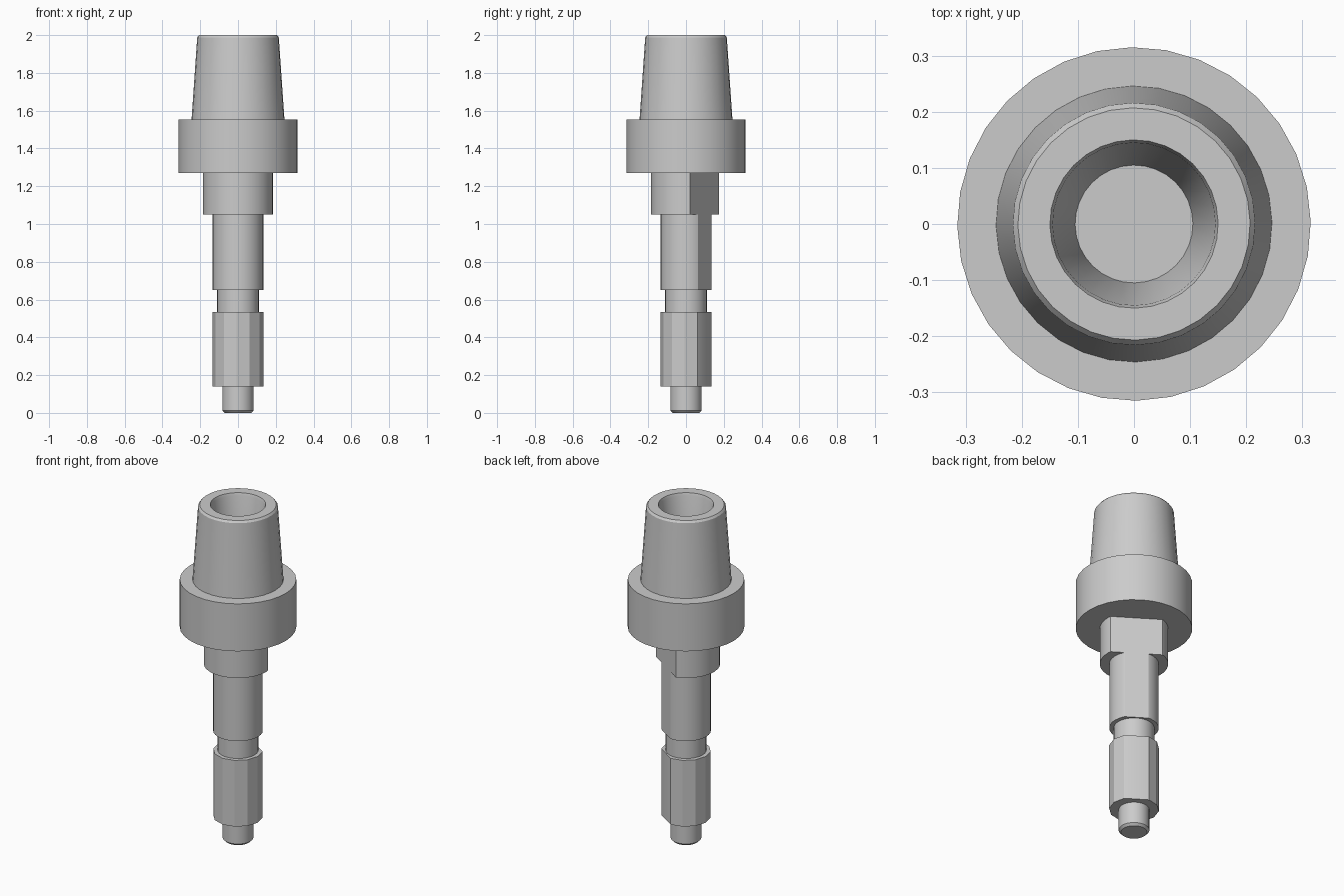
import bpy, bmesh, math
from mathutils import Vector

if "Cube" in bpy.data.objects:
    bpy.data.objects.remove(bpy.data.objects["Cube"])

# Single metal colour
metal = bpy.data.materials.new("grey metal")
metal.use_nodes = True
grey = (0.6, 0.6, 0.6, 1)
metal.diffuse_color = grey
metal.node_tree.nodes["Principled BSDF"].inputs["Base Color"].default_value = grey

# Shared plane of the anti-rotation flat
FLAT_ANGLE = math.radians(57)
FLAT_NORMAL = Vector((math.cos(FLAT_ANGLE), math.sin(FLAT_ANGLE), 0))
FLAT_OFFSET = 0.117


def turned(name, profile, sides=32, flat=False):
    """Revolve (radius, height) pairs, cap both ends, optionally mill the flat."""
    bm = bmesh.new()
    rings = []
    for r, z in profile:
        ring = []
        for i in range(sides):
            a = FLAT_ANGLE + math.tau * i / sides
            ring.append(bm.verts.new((r * math.cos(a), r * math.sin(a), z)))
        rings.append(ring)
    for low, high in zip(rings, rings[1:]):
        for i in range(sides):
            j = (i + 1) % sides
            bm.faces.new((low[i], low[j], high[j], high[i]))
    bm.faces.new(rings[0][::-1])
    bm.faces.new(rings[-1])
    if flat:
        geom = bm.verts[:] + bm.edges[:] + bm.faces[:]
        cut = bmesh.ops.bisect_plane(bm, geom=geom, dist=1e-5,
                                     plane_co=FLAT_NORMAL * FLAT_OFFSET,
                                     plane_no=FLAT_NORMAL, clear_outer=True)
        edges = [e for e in cut["geom_cut"] if isinstance(e, bmesh.types.BMEdge)]
        bmesh.ops.holes_fill(bm, edges=edges, sides=0)
    bmesh.ops.recalc_face_normals(bm, faces=bm.faces[:])
    mesh = bpy.data.meshes.new(name)
    bm.to_mesh(mesh)
    bm.free()
    mesh.materials.append(metal)
    obj = bpy.data.objects.new(name, mesh)
    bpy.context.collection.objects.link(obj)
    bpy.ops.object.select_all(action="DESELECT")
    obj.select_set(True)
    bpy.context.view_layer.objects.active = obj
    bpy.ops.object.shade_smooth_by_angle(angle=math.radians(25))
    return obj


# Pilot tip with chamfered end
turned("pilot_tip", [(0.07, 0), (0.083, 0.013), (0.083, 0.14)])

# Faceted lower shank: twelve sides, the milled flat spanning two of them
turned("lower_shank", [(0.135, 0.14), (0.135, 0.535)], sides=12, flat=True)

# Groove, upper shank and collar
turned("groove_neck", [(0.11, 0.535), (0.11, 0.65)])
turned("upper_shank", [(0.134, 0.65), (0.134, 1.05)], flat=True)
turned("collar", [(0.185, 1.05), (0.185, 1.27)], flat=True)

# Wide flange
turned("flange", [(0.315, 1.27), (0.315, 1.553)])

# Tapered socket with chamfered rim and blind tapered bore
turned("tapered_socket", [(0.246, 1.553), (0.216, 1.988), (0.207, 2.0),
                          (0.15, 2.0), (0.145, 1.985), (0.105, 1.56)])
